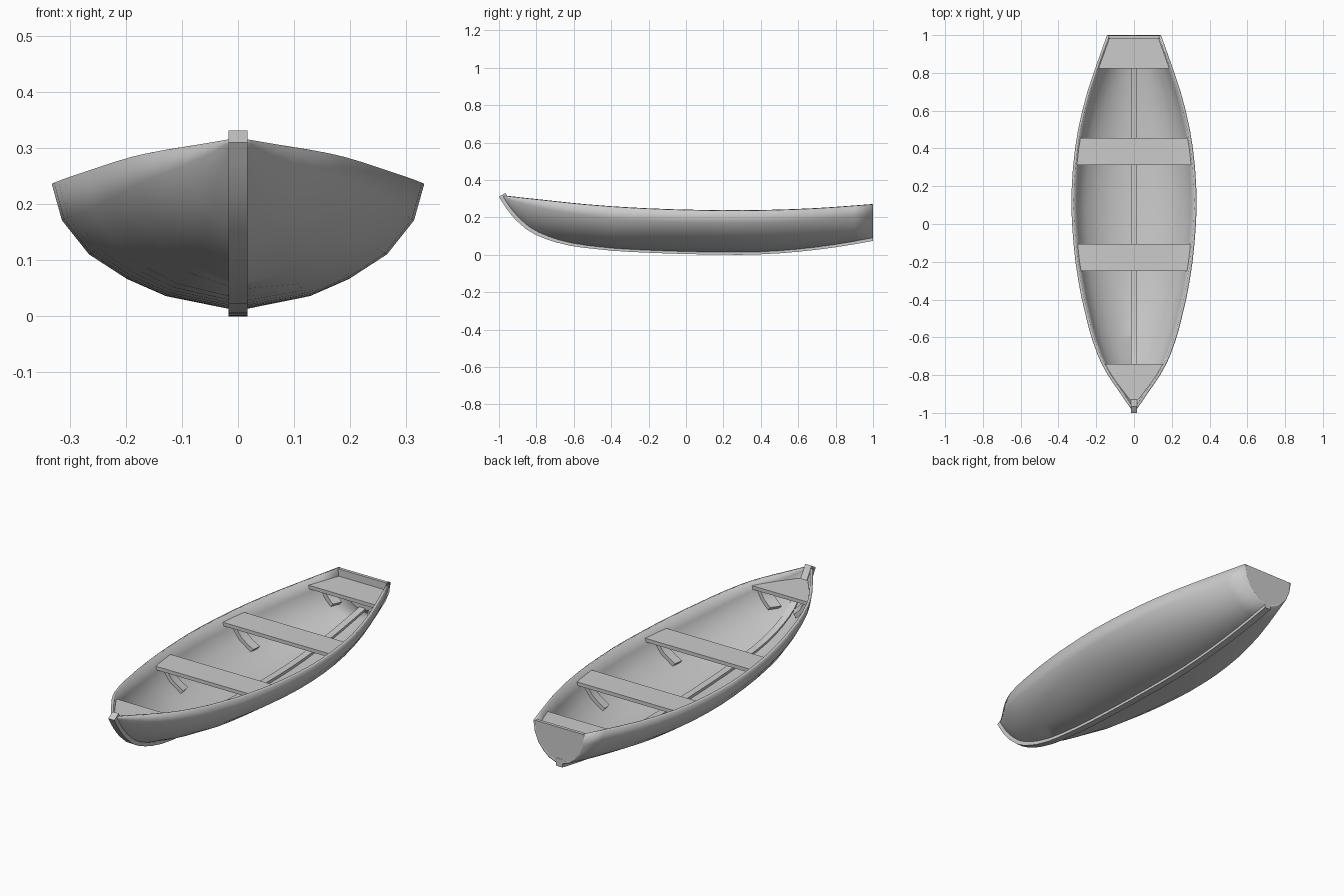
import bpy
from mathutils import Vector

if "Cube" in bpy.data.objects:
    bpy.data.objects.remove(bpy.data.objects["Cube"])

# Boat lines: (y, value) for half breadth, sheer height and keel height
BREADTH = [(-.985, .012), (-.95, .036), (-.9, .07), (-.8, .138), (-.7, .19), (-.55, .24), (-.4, .276),
           (-.2, .31), (0, .328), (.1, .332), (.3, .323), (.5, .296), (.7, .247), (.85, .196), (1, .143)]
SHEER = [(-.985, .316), (-.8, .295), (-.5, .264), (-.2, .245), (.1, .236), (.4, .236), (.7, .247), (1, .269)]
KEEL = [(-.985, .305), (-.95, .25), (-.9, .19), (-.85, .146), (-.8, .116), (-.7, .078), (-.6, .055),
        (-.4, .032), (-.2, .021), (0, .014), (.3, .01), (.5, .018), (.7, .037), (.85, .058), (1, .084)]
# Unit half section from keel to sheer
SECTION = [(0, 0), (.39, .115), (.6, .25), (.8, .44), (.945, .71), (1, 1)]
STATIONS = [-.985, -.968, -.95, -.925, -.9, -.85, -.8, -.75, -.7, -.62, -.55, -.4, -.3, -.2, -.1,
            0, .1, .2, .3, .4, .5, .6, .7, .8, .9, 1]
SKIN = .013


def curve(table, y):
    """Smooth (hermite) interpolation through a table."""
    n = len(table)

    def slope(k):
        a, b = table[max(k - 1, 0)], table[min(k + 1, n - 1)]
        return (b[1] - a[1]) / (b[0] - a[0])
    k = 0
    while k < n - 2 and y > table[k + 1][0]:
        k += 1
    (y0, a), (y1, b) = table[k], table[k + 1]
    h = y1 - y0
    t = (y - y0) / h
    return ((2*t**3 - 3*t*t + 1) * a + (t**3 - 2*t*t + t) * h * slope(k)
            + (3*t*t - 2*t**3) * b + (t**3 - t*t) * h * slope(k + 1))


def half_section(y):
    b, s, k = curve(BREADTH, y), curve(SHEER, y), curve(KEEL, y)
    vee = .35 * min(1, max(0, (-.4 - y) / .5))
    return [(b * u, k + (s - k) * (w + (u - w) * vee)) for u, w in SECTION]


def full_section(y):
    h = half_section(y)
    return [(-x, z) for x, z in h[:0:-1]] + h


def width_at(y, z):
    h = half_section(y)
    for (x0, z0), (x1, z1) in zip(h, h[1:]):
        if z <= z1:
            return x0 + (x1 - x0) * max(0, (z - z0) / (z1 - z0))
    return h[-1][0]


def make(name, verts, faces, smooth=None):
    me = bpy.data.meshes.new(name)
    me.from_pydata(verts, [], faces)
    ob = bpy.data.objects.new(name, me)
    bpy.context.collection.objects.link(ob)
    bpy.ops.object.select_all(action='DESELECT')
    ob.select_set(True)
    bpy.context.view_layer.objects.active = ob
    bpy.ops.object.mode_set(mode='EDIT')
    bpy.ops.mesh.select_all(action='SELECT')
    if name != "hull":
        bpy.ops.mesh.normals_make_consistent(inside=False)
    bpy.ops.object.mode_set(mode='OBJECT')
    if smooth:
        bpy.ops.object.shade_smooth_by_angle(angle=smooth)
    return ob


def loft(name, rings, smooth=None):
    """Closed rings joined into a capped solid."""
    n = len(rings[0])
    verts = [p for r in rings for p in r]
    faces = [(i*n + j, i*n + (j+1) % n, (i+1)*n + (j+1) % n, (i+1)*n + j)
             for i in range(len(rings) - 1) for j in range(n)]
    faces += [tuple(range(n)), tuple(range(len(verts) - n, len(verts)))]
    return make(name, verts, faces, smooth)


# Hull skin
n = 2 * len(SECTION) - 1
verts = [(x, y, z) for y in STATIONS for x, z in full_section(y)]
faces = [(i*n + j, (i+1)*n + j, (i+1)*n + j + 1, i*n + j + 1)
         for i in range(len(STATIONS) - 1) for j in range(n - 1)]
hull = make("hull", verts, faces, .6)
mod = hull.modifiers.new("thickness", 'SOLIDIFY')
mod.thickness = SKIN
mod.offset = -1

# Transom plate
loft("transom", [[(x * .985, y, z) for x, z in full_section(1)] for y in (.982, .998)])

# Keel and stem, one bar swept along the bottom line
path = [Vector((0, y, curve(KEEL, y))) for y in STATIONS]
rings = []
for i, p in enumerate(path):
    t = (path[min(i + 1, len(path) - 1)] - path[max(i - 1, 0)]).normalized()
    up = Vector((0, -t.z, t.y))
    if i == 0:
        p = p - t * .012
    if i == len(path) - 1:
        up = Vector((0, 0, 1))
    lo, hi = p - up * .01, p + up * .03
    rings.append([(-.017, lo.y, lo.z), (.017, lo.y, lo.z), (.017, hi.y, hi.z), (-.017, hi.y, hi.z)])
loft("keel_and_stem", rings, .5)


# Seats follow the hull sides
def seat(name, y0, y1, top, thick=.018):
    rings = []
    for i in range(6):
        y = y0 + (y1 - y0) * i / 5
        a, b = (max(width_at(y, z) - .006, .003) for z in (top - thick, top))
        rings.append([(-a, y, top - thick), (a, y, top - thick), (b, y, top), (-b, y, top)])
    loft(name, rings)


# Curved knees under each seat end, lying on the inside of the hull
def knee(name, yc, top, side, wide=.045, thick=.024):
    rings = []
    low = curve(KEEL, yc)
    for i in range(6):
        z = top - .01 - (top - .01 - low - .25 * (curve(SHEER, yc) - low)) * i / 5
        ring = []
        for y, d in ((yc - wide/2, .006), (yc + wide/2, .006),
                     (yc + wide/2, SKIN + thick), (yc - wide/2, SKIN + thick)):
            f = i / 5
            ring.append((side * (width_at(y, z) - d * (1 - .4*f)), y, z + d * .7 * f))
        rings.append(ring)
    loft(name, rings, .6)


for name, y0, y1, top in (("bow_deck", -.945, -.74, .272), ("front_seat", -.248, -.105, .213),
                          ("middle_seat", .312, .455, .213), ("stern_seat", .824, .984, .233)):
    seat(name, y0, y1, top)
    yc = -.78 if name == "bow_deck" else (y0 + y1) / 2
    for side, label in ((-1, "left"), (1, "right")):
        knee(f"{name}_knee_{label}", yc, top, side)
